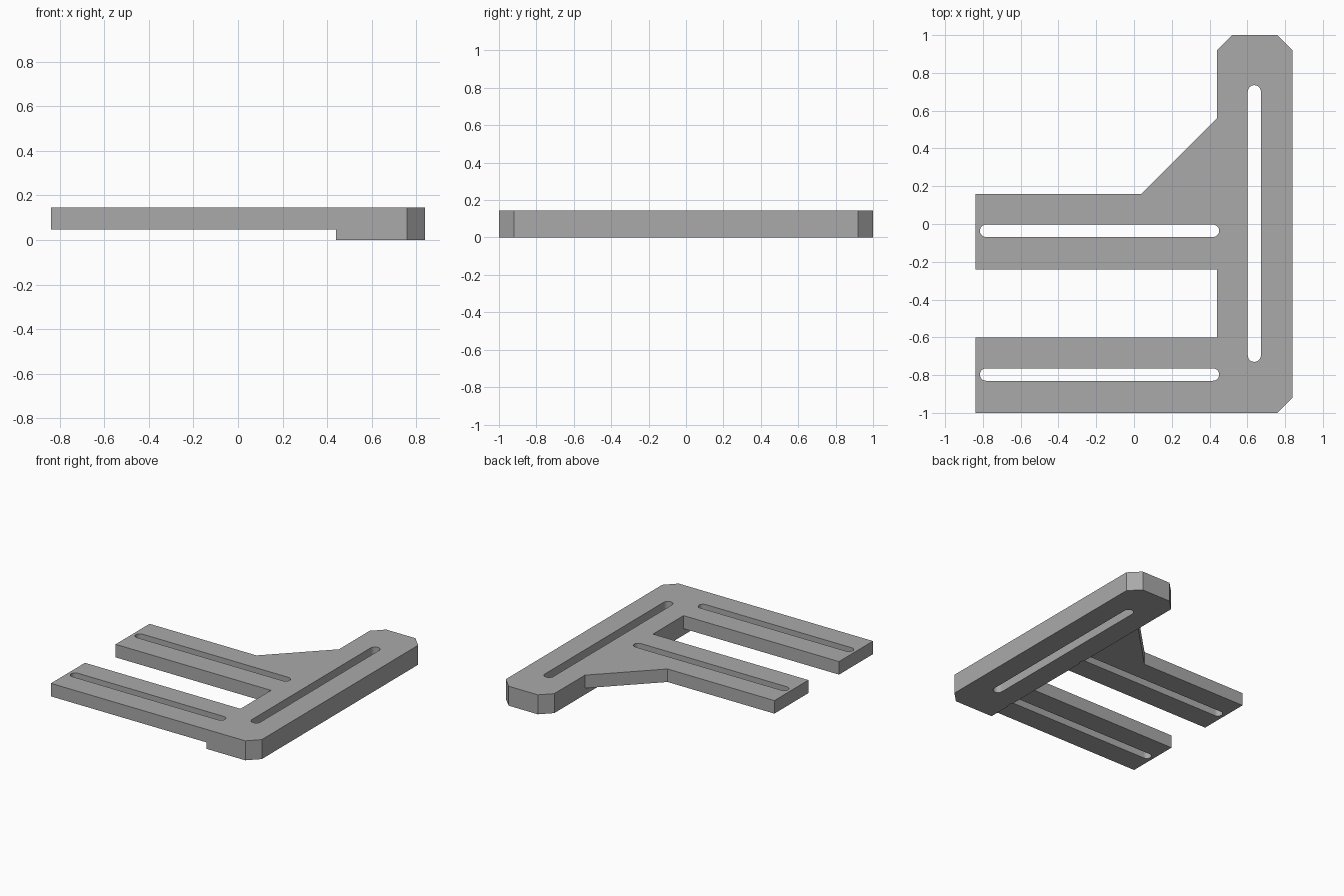
import bpy, bmesh, math

if "Cube" in bpy.data.objects:
    bpy.data.objects.remove(bpy.data.objects["Cube"], do_unlink=True)

TOP, ARM_BOTTOM = 0.145, 0.048
BAR_L, BAR_R, ARM_END = 0.44, 0.84, -0.84
CHAMFER = 0.08

grey = bpy.data.materials.new("plain grey")
grey.use_nodes = True
grey.diffuse_color = (0.4, 0.4, 0.4, 1)
grey.node_tree.nodes["Principled BSDF"].inputs["Base Color"].default_value = (0.4, 0.4, 0.4, 1)


def prism(name, outline, z0, z1):
    """Extrude a counter-clockwise outline from z0 to z1."""
    bm = bmesh.new()
    face = bm.faces.new([bm.verts.new((x, y, z0)) for x, y in outline])
    ext = bmesh.ops.extrude_face_region(bm, geom=[face])
    for v in ext["geom"]:
        if isinstance(v, bmesh.types.BMVert):
            v.co.z = z1
    bmesh.ops.recalc_face_normals(bm, faces=bm.faces)
    mesh = bpy.data.meshes.new(name)
    bm.to_mesh(mesh)
    bm.free()
    mesh.materials.append(grey)
    obj = bpy.data.objects.new(name, mesh)
    bpy.context.collection.objects.link(obj)
    return obj


def slot(name, start, end, radius, steps=12):
    """Round-ended cutter between two end-arc centres."""
    heading = math.atan2(end[1] - start[1], end[0] - start[0])
    outline = []
    for centre, turn in ((end, heading - math.pi / 2), (start, heading + math.pi / 2)):
        for i in range(steps + 1):
            a = turn + math.pi * i / steps
            outline.append((centre[0] + radius * math.cos(a), centre[1] + radius * math.sin(a)))
    return prism(name, outline, -0.1, TOP + 0.1)


# Bracket: chamfered bar, two arms and a sloping gusset in one outline
bracket = prism("slotted_bracket", [
    (ARM_END, -1), (BAR_R - CHAMFER, -1), (BAR_R, -1 + CHAMFER),
    (BAR_R, 1 - CHAMFER), (BAR_R - CHAMFER, 1), (BAR_L + CHAMFER, 1),
    (BAR_L, 1 - CHAMFER), (BAR_L, 0.56), (0.04, 0.16), (ARM_END, 0.16),
    (ARM_END, -0.24), (BAR_L, -0.24), (BAR_L, -0.6), (ARM_END, -0.6),
], 0, TOP)

# Relief under the arms, then the three through slots
cutters = [
    prism("arm_relief", [(-1, -1.2), (BAR_L, -1.2), (BAR_L, 0.8), (-1, 0.8)], -0.1, ARM_BOTTOM),
    slot("bar_slot", (0.637, -0.695), (0.637, 0.7), 0.035),
    slot("rear_arm_slot", (-0.783, -0.036), (0.418, -0.036), 0.033),
    slot("front_arm_slot", (-0.783, -0.797), (0.418, -0.797), 0.033),
]
bpy.context.view_layer.objects.active = bracket
for cutter in cutters:
    mod = bracket.modifiers.new(cutter.name, "BOOLEAN")
    mod.operation, mod.solver, mod.object = "DIFFERENCE", "EXACT", cutter
    bpy.ops.object.modifier_apply(modifier=mod.name)
    bpy.data.objects.remove(cutter, do_unlink=True)

# Smooth slot ends, sharp edges elsewhere
bpy.ops.object.select_all(action="DESELECT")
bracket.select_set(True)
bpy.ops.object.shade_smooth_by_angle(angle=math.radians(30))
